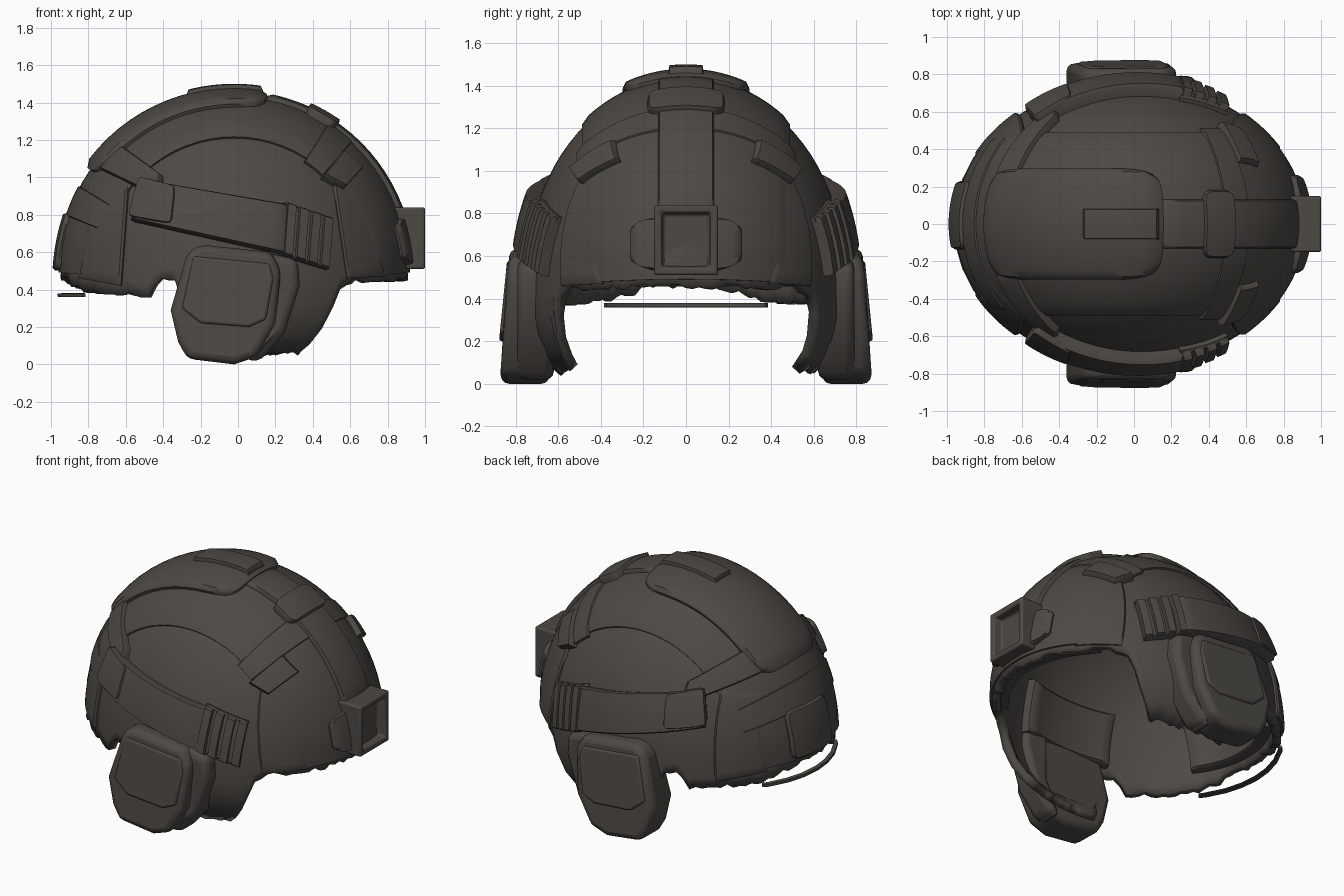
import bpy, bmesh, math, random
from mathutils import Vector

random.seed(4)
if "Cube" in bpy.data.objects:
    bpy.data.objects.remove(bpy.data.objects["Cube"])

CX, RX, RY, BASE, H, LOW, P = -0.02, 0.93, 0.76, 0.4, 1.02, 0.55, 2.2


def material(name, rgb):
    m = bpy.data.materials.new(name)
    m.use_nodes = True
    m.diffuse_color = (*rgb, 1)
    m.node_tree.nodes["Principled BSDF"].inputs["Base Color"].default_value = (*rgb, 1)
    return m


FABRIC = material("dark olive grey fabric", (0.075, 0.067, 0.057))


# --- dome surface: squared-off ellipsoid, tucked in below its widest ring ---
def rise(z):
    return abs((z - BASE) / (H if z > BASE else LOW)) ** P


def outward(p):
    h = H if p.z > BASE else LOW
    u = (p.z - BASE) / h
    g = math.copysign(P * abs(u) ** (P - 1) / h, u)
    return Vector((2 * (p.x - CX) / RX ** 2, 2 * p.y / RY ** 2, g)).normalized()


def side(x, z):
    return Vector((x, RY * math.sqrt(max(0, 1 - ((x - CX) / RX) ** 2 - rise(z))), z))


def crown(deg, y):
    k, t = math.sqrt(1 - (y / RY) ** 2), math.radians(deg)
    return Vector((CX + RX * k * math.cos(t), y, BASE + H * (k * abs(math.sin(t))) ** (2 / P)))


def brow(y, z):
    return Vector((CX + RX * math.sqrt(max(0, 1 - (y / RY) ** 2 - rise(z))), y, z))


def nape(y, z):
    p = brow(y, z)
    return Vector((2 * CX - p.x, y, z))


# --- builders ---
def finish(name, bm, mirror=False, bevel=0, angle=40):
    mesh = bpy.data.meshes.new(name)
    bm.to_mesh(mesh)
    bm.free()
    ob = bpy.data.objects.new(name, mesh)
    bpy.context.collection.objects.link(ob)
    mesh.materials.append(FABRIC)
    if bevel:
        b = ob.modifiers.new("Bevel", "BEVEL")
        b.width, b.segments = bevel, 3
    if mirror:
        m = ob.modifiers.new("Mirror", "MIRROR")
        m.use_axis = (False, True, False)
    bpy.ops.object.select_all(action="DESELECT")
    ob.select_set(True)
    bpy.context.view_layer.objects.active = ob
    bpy.ops.object.shade_smooth_by_angle(angle=math.radians(angle))
    return ob


def pull(u, v, rounding):
    """Draw u towards the middle near the ends of v, which rounds the corners."""
    return 0.5 + (u - 0.5) * (1 - rounding * abs(2 * v - 1) ** 8)


def patch(name, surf, corners, thick, mirror=False, base=-0.02, n=14, rounding=0.0):
    """Raised pad following the dome, with four corners in the surface's own coordinates."""
    a, b, c, d = [Vector(q) for q in corners]
    steps = [0, 0] + [0.04 + 0.92 * i / n for i in range(n + 1)] + [1, 1]
    last = len(steps) - 1
    bm = bmesh.new()
    rows = []
    for i, u in enumerate(steps):
        row = []
        for j, v in enumerate(steps):
            s, t = pull(u, v, rounding), pull(v, u, rounding)
            q = a.lerp(b, s).lerp(d.lerp(c, s), t)
            p = surf(q.x, q.y)
            ring = min(i, j, last - i, last - j)
            lift = base if ring == 0 else base + (thick - base) * 0.75 if ring == 1 else thick
            row.append(bm.verts.new(p + outward(p) * lift))
        rows.append(row)
    for i in range(last):
        for j in range(last):
            bm.faces.new((rows[i][j], rows[i + 1][j], rows[i + 1][j + 1], rows[i][j + 1]))
    bm.normal_update()
    mid = list(bm.faces)[len(bm.faces) // 2 + last // 2]
    if mid.normal.dot(outward(mid.calc_center_median())) * (thick - base) < 0:
        bmesh.ops.reverse_faces(bm, faces=bm.faces)
    return finish(name, bm, mirror)


def rect(u0, u1, v0, v1):
    return (u0, v0), (u1, v0), (u1, v1), (u0, v1)


def slab(name, outline, inner, outer, bevel):
    """Outline in x and z, extruded along y between two depth functions of z, on both sides."""
    bm = bmesh.new()
    near = [bm.verts.new((x, inner(z), z)) for x, z in outline]
    far = [bm.verts.new((x, outer(z), z)) for x, z in outline]
    bm.faces.new(near)
    bm.faces.new(far)
    for i in range(len(near)):
        j = (i + 1) % len(near)
        bm.faces.new((near[i], near[j], far[j], far[i]))
    bmesh.ops.recalc_face_normals(bm, faces=bm.faces)
    return finish(name, bm, True, bevel)


# --- shell with ear flaps and a ragged rim ---
RIM = [(0, .46), (45, .45), (52, .42), (55, .32), (58, .17), (62, .06), (104, .05), (107, .3),
       (109, .46), (117, .45), (120, .37), (150, .39), (165, .45), (180, .47)]


def rim_height(deg):
    for (a0, z0), (a1, z1) in zip(RIM, RIM[1:]):
        if deg <= a1:
            return z0 + (z1 - z0) * (deg - a0) / (a1 - a0)
    return RIM[-1][1]


def shell(segments=144, rings=26):
    bm = bmesh.new()
    cols = []
    for i in range(segments):
        t = math.tau * i / segments
        deg = math.degrees(t)
        low = rim_height(min(deg, 360 - deg)) + random.uniform(-0.015, 0.015)
        col = []
        for j in range(rings + 1):
            z = low + (BASE + H - low) * math.sin(math.pi / 2 * j / rings)
            s = math.sqrt(max(0, 1 - rise(z)))
            col.append(bm.verts.new((CX + RX * s * math.cos(t), RY * s * math.sin(t), z)))
        cols.append(col)
    for i in range(segments):
        a, b = cols[i], cols[(i + 1) % segments]
        for j in range(rings):
            bm.faces.new((a[j], b[j], b[j + 1], a[j + 1]))
    bmesh.ops.remove_doubles(bm, verts=bm.verts, dist=0.0005)
    ob = finish("helmet_shell", bm)
    m = ob.modifiers.new("Thickness", "SOLIDIFY")
    m.thickness, m.offset = 0.05, -1


shell()

# --- cover panels and strips ---
patch("centre_cover", crown, rect(4, 176, -0.48, 0.48), 0.022, n=30)
patch("rear_side_cover", side, ((-.84, .46), (-.62, .42), (-.58, .98), (-.76, .94)), 0.022, True)
patch("front_side_cover", side, ((.58, .46), (.78, .47), (.66, .95), (.5, 1.0)), 0.018, True)
patch("front_hook_strip", side, ((.44, .99), (.55, .93), (.64, 1.03), (.54, 1.12)), 0.055, True)
patch("rear_hook_strip", side, ((-.72, 1.03), (-.4, .88), (-.4, 1.0), (-.62, 1.16)), 0.045, True)
patch("cross_band", crown, rect(48, 58, -0.5, 0.5), 0.03)
patch("rear_cross_band", crown, rect(150, 160, -0.46, 0.46), 0.03)

# --- crown pad and front strap ---
patch("crown_pad", crown, rect(79.5, 144, -0.28, 0.28), 0.06, rounding=0.1)
patch("crown_pad_tab", crown, rect(81, 105, -0.075, 0.075), 0.08)
patch("front_strap", crown, rect(20, 80, -0.125, 0.125), 0.045)
patch("strap_buckle", crown, rect(55, 66, -0.17, 0.17), 0.065, rounding=0.15)

# --- front mount: backing plate and a block with a square recess ---
patch("mount_plate", brow, rect(-0.25, 0.25, 0.53, 0.77), 0.05, rounding=0.2)
bm = bmesh.new()
bmesh.ops.create_cube(bm, size=1)
for v in bm.verts:
    v.co = Vector((0.915 + v.co.x * 0.17, v.co.y * 0.3, 0.675 + v.co.z * 0.33))
bm.normal_update()
front = [f for f in bm.faces if f.normal.x > 0.9]
for width in (0.05, 0.012):
    bmesh.ops.inset_region(bm, faces=front, thickness=width)
bmesh.ops.translate(bm, verts=front[0].verts, vec=(-0.06, 0, 0))
finish("mount_block", bm, bevel=0.012)

# --- rear pouch ---
patch("rear_pouch", nape, rect(-0.13, 0.22, 0.5, 0.8), 0.045, rounding=0.1)

# --- side rails with ribbed front ends ---
patch("side_rail", side, ((-.55, .76), (.26, .58), (.26, .84), (-.5, .97)), 0.07, True)
patch("rail_rear_clip", side, ((-.56, .77), (-.33, .73), (-.31, .93), (-.5, .98)), 0.08, True,
      rounding=0.1)
patch("rail_front_base", side, ((.22, .58), (.45, .51), (.49, .78), (.24, .86)), 0.035, True)
for i in range(4):
    x = 0.23 + i * 0.064
    z = 0.58 - i * 0.02
    patch("rail_rib", side, ((x, z), (x + .045, z - .015), (x + .065, z + .255), (x + .02, z + .27)),
          0.075 - 0.007 * i, True, n=4)

# --- ear cups with raised outer panel and forward collar ---
cup = [(-.36, .29), (-.27, .6), (-.2, .64), (.18, .6), (.23, .5), (.2, .22), (.1, .04),
       (-.02, .0), (-.27, .03), (-.32, .12)]
slab("ear_cup", cup, lambda z: 0.64, lambda z: 0.87 - 0.1 * max(0, z - 0.2), 0.05)
panel = [(-.3, .3), (-.24, .58), (.17, .54), (.19, .46), (.15, .24), (.06, .2), (-.2, .22)]
slab("ear_cup_panel", panel, lambda z: 0.75, lambda z: 0.878 - 0.1 * max(0, z - 0.2), 0.015)
collar = [(.14, .6), (.32, .56), (.33, .42), (.25, .17), (.12, .02), (.04, .02), (.14, .24)]
slab("ear_cup_collar", collar, lambda z: 0.62, lambda z: 0.79, 0.05)

# --- inner liner: brow band, pads and loose rear strip ---
patch("brow_liner", brow, rect(-0.5, 0.5, 0.46, 0.6), -0.1, base=-0.04)
patch("rear_liner", nape, rect(-0.4, 0.4, 0.5, 0.8), -0.12, base=-0.04)
patch("crown_liner", crown, rect(65, 115, -0.2, 0.2), -0.12, base=-0.04)
patch("side_liner", side, rect(-0.35, 0.35, 0.5, 0.85), -0.12, True, base=-0.04)
patch("loose_rear_strip", nape, rect(-0.38, 0.38, 0.36, 0.38), 0.015, base=-0.01, n=6)
